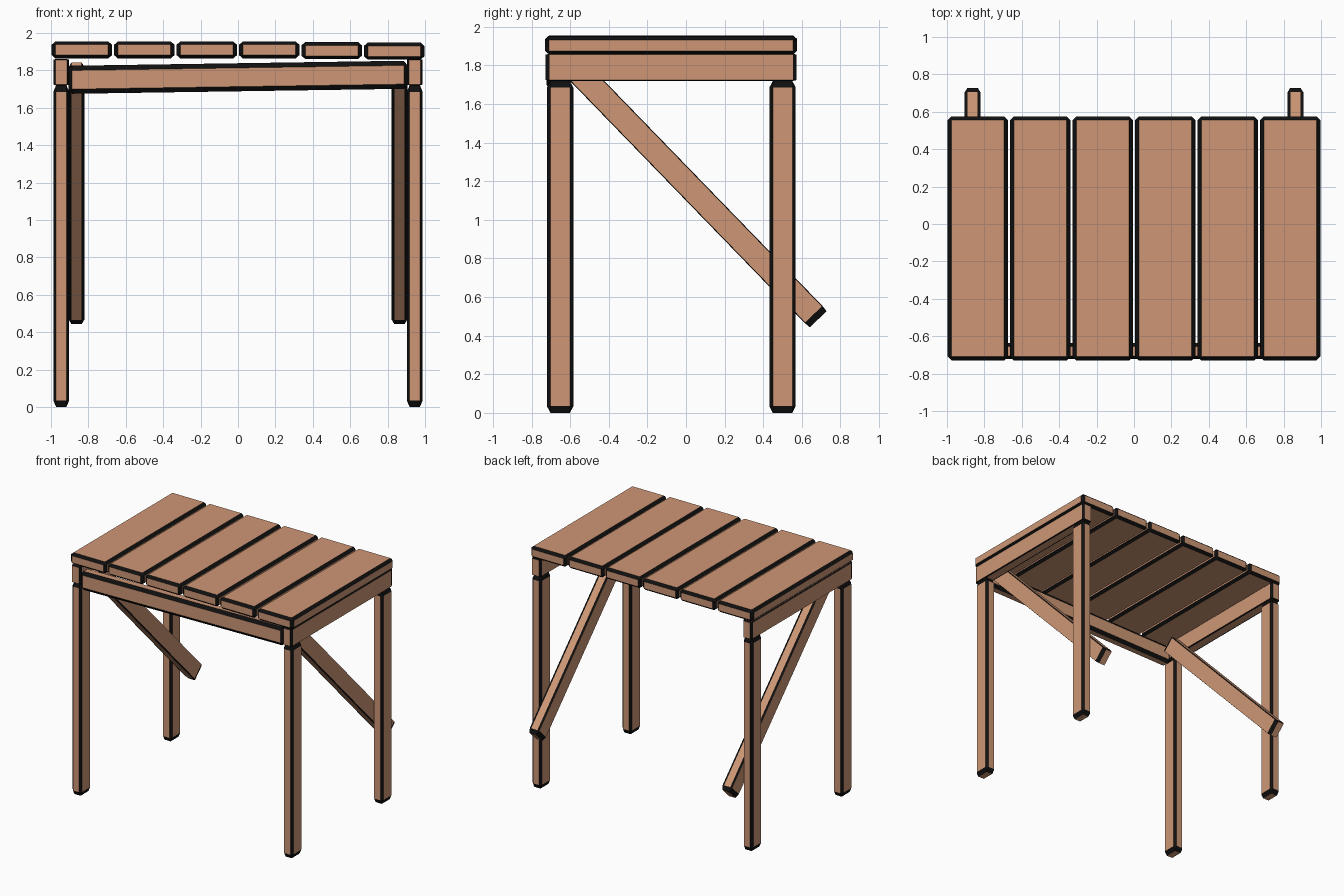
import bpy, bmesh
from math import atan2, hypot
from mathutils import Matrix, Vector
from itertools import product

if "Cube" in bpy.data.objects:
    bpy.data.objects.remove(bpy.data.objects["Cube"], do_unlink=True)


def material(name, color):
    m = bpy.data.materials.new(name)
    m.use_nodes = True
    m.diffuse_color = (*color, 1)
    bsdf = next(n for n in m.node_tree.nodes if n.type == "BSDF_PRINCIPLED")
    bsdf.inputs["Base Color"].default_value = (*color, 1)
    return m


WOOD = material("light_wood", (0.62, 0.31, 0.18))
DARK = material("black_edge", (0.005, 0.005, 0.005))


def timber(name, center, size, chamfer, rotation=None):
    """Box with dark chamfered edges; the chamfer depth is given per axis."""
    half = Vector(size) / 2
    bm = bmesh.new()
    for axis in range(3):
        for signs in product((-1, 1), repeat=3):
            p = [s * (half[i] - (0 if i == axis else chamfer[i]))
                 for i, s in enumerate(signs)]
            bm.verts.new(p)
    bmesh.ops.convex_hull(bm, input=bm.verts)
    bmesh.ops.dissolve_limit(bm, angle_limit=0.01, verts=bm.verts, edges=bm.edges)
    bmesh.ops.recalc_face_normals(bm, faces=bm.faces)
    # Flat sides are wood, chamfers are dark
    for f in bm.faces:
        f.material_index = 0 if max(abs(c) for c in f.normal) > 0.999 else 1
    if rotation:
        bmesh.ops.transform(bm, matrix=rotation, verts=bm.verts)
    mesh = bpy.data.meshes.new(name)
    bm.to_mesh(mesh)
    bm.free()
    mesh.materials.append(WOOD)
    mesh.materials.append(DARK)
    obj = bpy.data.objects.new(name, mesh)
    obj.location = center
    bpy.context.collection.objects.link(obj)


# Table top planks, the last two sitting slightly lower
for i in range(6):
    drop = max(0, i - 3) * 0.003
    timber(f"top_plank_{i + 1}", (-0.835 + i * 0.334, -0.077, 1.909 - drop),
           (0.322, 1.305, 0.092), (0.02, 0.02, 0.018))

for side, s in (("left", 1), ("right", -1)):
    x = 0.945 * s
    # Legs
    for end, y in (("front", -0.652), ("back", 0.5)):
        timber(f"{end}_{side}_leg", (x, y, 0.86), (0.085, 0.137, 1.72),
               (0.015, 0.018, 0.035))
    # Side rail resting on the legs
    timber(f"{side}_side_rail", (x, -0.077, 1.79), (0.085, 1.3, 0.14),
           (0.012, 0.02, 0.004))
    # Diagonal brace from the upper front to behind the back leg
    low, high = Vector((0, 0.685, 0.485)), Vector((0, -0.59, 1.8))
    d = high - low
    turn = Matrix.Rotation(atan2(-d.y, d.z), 4, "X")
    mid = (low + high) / 2
    timber(f"{side}_brace", (0.863 * s, mid.y, mid.z),
           (0.085, 0.128, hypot(d.y, d.z)), (0.015, 0.004, 0.035), turn)

# Slightly tilted front rail between the legs
timber("front_rail", (0, -0.68, 1.763), (1.815, 0.085, 0.15),
       (0.02, 0.018, 0.025), Matrix.Rotation(-0.015, 4, "Y"))
